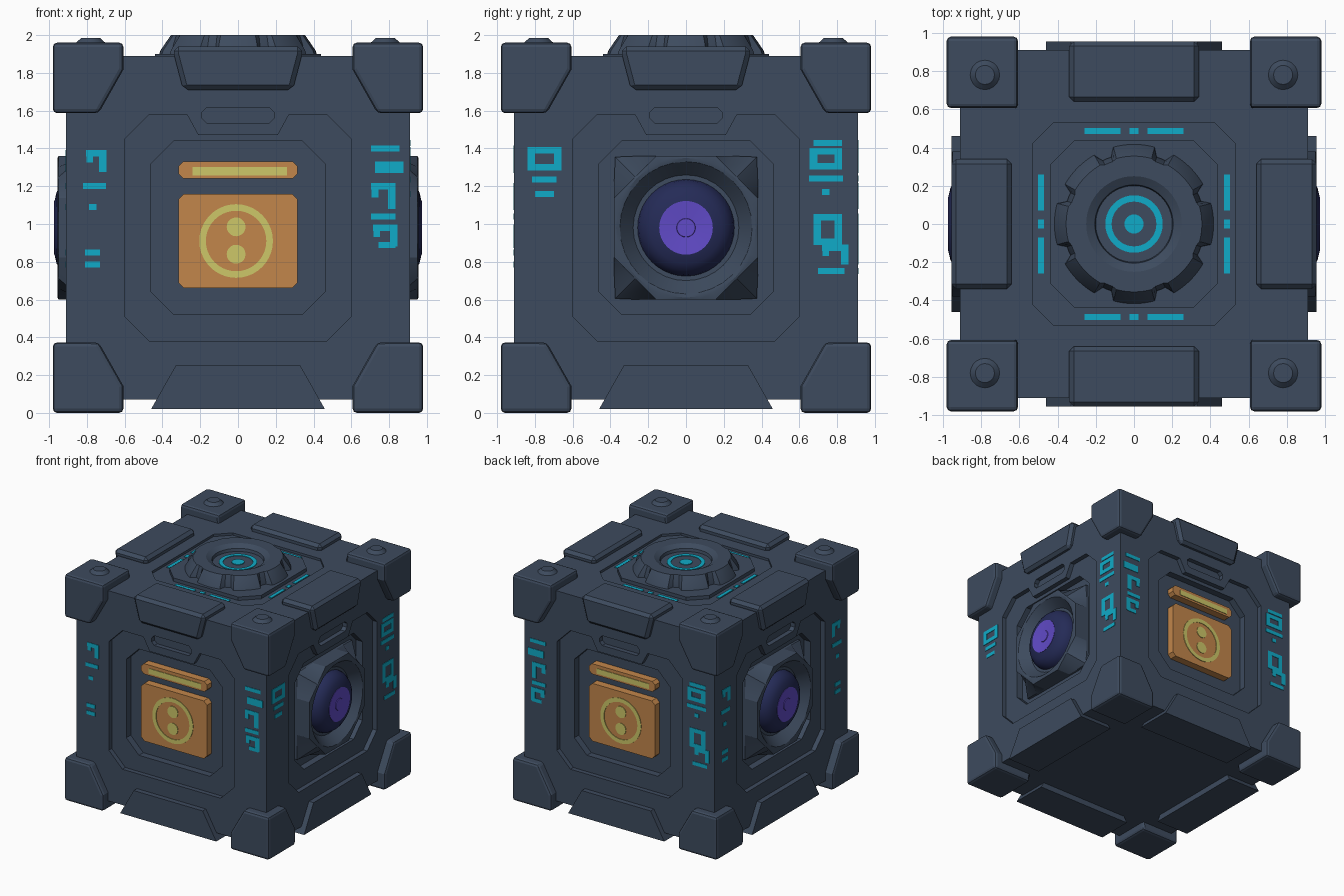
import bpy, bmesh, math
from mathutils import Matrix, Vector

if "Cube" in bpy.data.objects:
    bpy.data.objects.remove(bpy.data.objects["Cube"])

def material(name, c):
    m = bpy.data.materials.new(name)
    m.diffuse_color = (*c, 1)
    m.use_nodes = True
    m.node_tree.nodes["Principled BSDF"].inputs["Base Color"].default_value = m.diffuse_color
    return m

SLATE = material("slate_metal", (0.047, 0.070, 0.112))
ORANGE = material("orange_panel", (0.54, 0.24, 0.070))
YELLOW = material("yellow_mark", (0.61, 0.57, 0.14))
CYAN = material("cyan_glow", (0.005, 0.41, 0.58))
NAVY = material("navy_glass", (0.018, 0.024, 0.095))
PURPLE = material("purple_glass", (0.12, 0.07, 0.58))
MID = 0.98
TOP = Matrix.Identity(4)

def side(k):
    # local (u, height, outward) -> side k: 0 front, 1 right, 2 back, 3 left
    return Matrix.Rotation(k * math.pi / 2, 4, 'Z') @ Matrix.Rotation(math.pi / 2, 4, 'X')

def finish(name, bm, mat, smooth=False):
    bmesh.ops.recalc_face_normals(bm, faces=bm.faces)
    me = bpy.data.meshes.new(name)
    bm.to_mesh(me)
    bm.free()
    me.materials.append(mat)
    ob = bpy.data.objects.new(name, me)
    bpy.context.collection.objects.link(ob)
    if smooth:
        bpy.ops.object.select_all(action='DESELECT')
        ob.select_set(True)
        bpy.context.view_layer.objects.active = ob
        bpy.ops.object.shade_smooth_by_angle(angle=math.radians(25))
    return ob

def prisms(name, polys, d0, d1, frame, mat):
    bm = bmesh.new()
    for poly in polys:
        lo = [bm.verts.new(frame @ Vector((u, v, d0))) for u, v in poly]
        hi = [bm.verts.new(frame @ Vector((u, v, d1))) for u, v in poly]
        bm.faces.new(lo)
        bm.faces.new(hi)
        n = len(poly)
        for i in range(n):
            bm.faces.new((lo[i], lo[(i + 1) % n], hi[(i + 1) % n], hi[i]))
    return finish(name, bm, mat)

def lathe(name, profile, frame, mat, center=(0, 0), segs=32, cap=True):
    # profile: (radius or radius function of angle, distance along axis)
    bm = bmesh.new()
    rings = []
    for r, d in profile:
        ring = []
        for i in range(segs):
            a = 2 * math.pi * i / segs
            q = r(a) if callable(r) else r
            p = Vector((center[0] + q * math.cos(a), center[1] + q * math.sin(a), d))
            ring.append(bm.verts.new(frame @ p))
        rings.append(ring)
    for a, b in zip(rings, rings[1:]):
        for i in range(segs):
            j = (i + 1) % segs
            bm.faces.new((a[i], a[j], b[j], b[i]))
    if cap:
        bm.faces.new(rings[0])
        bm.faces.new(rings[-1])
    return finish(name, bm, mat, True)

def rect(u, v, w, h):
    return [(u - w/2, v - h/2), (u + w/2, v - h/2), (u + w/2, v + h/2), (u - w/2, v + h/2)]

def octa(u, v, a, b, c):
    return [(u-a, v-b+c), (u-a+c, v-b), (u+a-c, v-b), (u+a, v-b+c),
            (u+a, v+b-c), (u+a-c, v+b), (u-a+c, v+b), (u-a, v+b-c)]

def bevel(ob, w, segs=1):
    m = ob.modifiers.new("bevel", 'BEVEL')
    m.width, m.segments, m.limit_method = w, segs, 'ANGLE'

# Main body with stepped recesses on four sides and one on top
body = prisms("body", [rect(0, 0, 1.82, 1.82)], 0.07, 1.89, TOP, SLATE)
half = [(0.21, 1.47), (0.27, 1.58), (0.47, 1.58), (0.6, 1.45), (0.6, 0.51), (0.47, 0.38)]
outer = half + [(-x, z) for x, z in reversed(half)]
cutters = [prisms("top_cutter", [octa(0, 0, 0.53, 0.53, 0.11)], 1.87, 2.1, TOP, SLATE)]
for k in range(4):
    f = side(k)
    cutters += [prisms("outer_cutter", [outer], 0.87, 1.1, f, SLATE),
                prisms("inner_cutter", [octa(0, 0.98, 0.46, 0.46, 0.12)], 0.81, 1.2, f, SLATE),
                prisms("slot_cutter", [octa(0, 1.575, 0.19, 0.042, 0.025)], 0.87, 1.1, f, SLATE)]
for c in cutters:
    m = body.modifiers.new("recess", 'BOOLEAN')
    m.operation, m.object, m.solver = 'DIFFERENCE', c, 'EXACT'
    c.hide_render = True
baked = bpy.data.meshes.new_from_object(body.evaluated_get(bpy.context.evaluated_depsgraph_get()))
body.modifiers.clear()
body.data = baked
for c in cutters:
    bpy.data.objects.remove(c)

# Eight corner caps: one clipped block mirrored on all axes
bm = bmesh.new()
bmesh.ops.create_cube(bm, size=0.373, matrix=Matrix.Translation((0.7935, 0.7935, 0.7935)))
for axis in (0, 1):
    p = Vector((0.8, 0.8, 0.607))
    p[axis] = 0.737
    n = Vector((0, 0, -0.13))
    n[axis] = -0.23
    g = bm.verts[:] + bm.edges[:] + bm.faces[:]
    r = bmesh.ops.bisect_plane(bm, geom=g, plane_co=p, plane_no=n, clear_outer=True)
    bmesh.ops.holes_fill(bm, edges=[e for e in bm.edges if e.is_boundary])
caps = finish("corner_caps", bm, SLATE)
caps.location.z = 0.98
bevel(caps, 0.022, 2)
m = caps.modifiers.new("mirror", 'MIRROR')
m.use_axis = (True, True, True)

# Corner bolts
for sx in (-1, 1):
    for sy in (-1, 1):
        lathe("corner_bolt", [(0.077, 1.94), (0.077, 1.96), (0.05, 1.985), (0.045, 1.985)],
              TOP, SLATE, (sx * 0.78, sy * 0.78), 20)

# Edge plates wrapping over the top and bottom edges
for k in range(4):
    f = side(k)
    bevel(prisms("top_edge_plate", [[(-0.29, 1.71), (0.29, 1.71), (0.34, 1.90), (0.34, 1.94),
                 (-0.34, 1.94), (-0.34, 1.90)]], 0.64, 0.955, f, SLATE), 0.025)
    prisms("bottom_edge_plate", [[(-0.46, 0.02), (0.46, 0.02), (0.33, 0.25), (-0.33, 0.25)]],
           0.64, 0.955, f, SLATE)

# Orange display panels on front and back
for k in (0, 2):
    f = side(k)
    prisms("display_panel", [octa(0, 0.91, 0.315, 0.25, 0.03)], 0.80, 0.875, f, ORANGE)
    prisms("display_bar", [octa(0, 1.285, 0.315, 0.045, 0.025)], 0.80, 0.875, f, ORANGE)
    prisms("bar_light", [rect(0.01, 1.28, 0.5, 0.045)], 0.874, 0.88, f, YELLOW)
    lathe("display_ring", [(0.195, 0.874), (0.195, 0.88), (0.16, 0.88), (0.16, 0.874)],
          f, YELLOW, (-0.01, 0.91), 40, False)
    for v in (0.84, 0.985):
        lathe("display_dot", [(0.05, 0.874), (0.05, 0.88)], f, YELLOW, (-0.01, v), 20)

# Lens housings on left and right
def square_r(a):
    return min(0.38 / max(abs(math.cos(a)), abs(math.sin(a))), 0.53)

def octagon_r(a):
    w = math.pi / 4
    return 0.38 / math.cos((a + w / 2) % w - w / 2)

for k in (1, 3):
    f = side(k)
    c = (0, 0.98)
    lathe("lens_housing", [(square_r, 0.80), (square_r, 0.83), (octagon_r, 0.95), (0.37, 0.955),
          (0.35, 0.95), (0.28, 0.87), (0.25, 0.87)], f, SLATE, c)
    lathe("lens_dome", [(0.258, 0.86), (0.25, 0.90), (0.225, 0.935), (0.19, 0.96), (0.14, 0.972),
          (0.135, 0.965)], f, NAVY, c, 40)
    lathe("lens_pupil", [(0.142, 0.965), (0.142, 0.974), (0.05, 0.967), (0.048, 0.972)], f, PURPLE, c, 40)

# Top turret: octagonal base and notched crown
prisms("turret_base", [octa(0, 0, 0.44, 0.44, 0.13)], 1.85, 1.90, TOP, SLATE)

def crown(r, depth):
    def fn(a):
        off = abs(math.degrees(a) % 45 - 22.5)
        return r - depth if off < 5 else r
    return fn

lathe("turret_crown", [(crown(0.42, 0.05), 1.89), (crown(0.41, 0.04), 1.92), (crown(0.355, 0.01), 2.0),
      (0.25, 2.0), (0.205, 1.975), (0.20, 1.95)], TOP, SLATE, segs=96)
lathe("turret_light_ring", [(0.15, 1.949), (0.15, 1.955), (0.117, 1.955), (0.117, 1.949)],
      TOP, CYAN, segs=40, cap=False)
lathe("turret_light_dot", [(0.05, 1.949), (0.05, 1.955)], TOP, CYAN, segs=24)
for k in range(4):
    dashes = [rect(-0.165, -0.487, 0.19, 0.03), rect(0, -0.487, 0.045, 0.03), rect(0.165, -0.487, 0.19, 0.03)]
    prisms("top_dashes", dashes, 1.869, 1.875, Matrix.Rotation(k * math.pi / 2, 4, 'Z'), CYAN)

# Abstract cyan circuit marks made of bars, hooks and loops
def bars(u, w, *levels):
    return [rect(u, v, w, 0.032) for v in levels]

def hook(u, v, w, h):
    return [rect(u, v + h/2, w, 0.035), rect(u + w/2 - 0.02, v, 0.04, h),
            rect(u - w/2 + 0.02, v + h/4, 0.035, h/2)]

def loop(u, v, w, h):
    return hook(u, v, w, h) + [rect(u, v - h/2, w, 0.035), rect(u - w/2 + 0.02, v, 0.04, h)]

sparse = (hook(-0.75, 1.325, 0.11, 0.10) + bars(-0.76, 0.12, 1.20) + bars(-0.77, 0.04, 1.09)
          + bars(-0.77, 0.08, 0.85, 0.785))
strong = (bars(0.78, 0.15, 1.40) + [rect(0.80, 1.30, 0.15, 0.06)] + hook(0.77, 1.14, 0.13, 0.12)
          + bars(0.77, 0.13, 1.04) + hook(0.78, 0.93, 0.13, 0.10) + bars(0.79, 0.09, 0.89))
short = loop(-0.75, 1.345, 0.18, 0.09) + bars(-0.75, 0.13, 1.235) + bars(-0.75, 0.10, 1.16)
dense = (bars(0.75, 0.15, 1.43) + loop(0.74, 1.345, 0.17, 0.08) + bars(0.74, 0.18, 1.24)
         + bars(0.74, 0.04, 1.17) + loop(0.75, 0.97, 0.15, 0.13)
         + hook(0.79, 0.83, 0.14, 0.09) + bars(0.77, 0.14, 0.75))
flip = lambda polys: [[(-u, v) for u, v in p] for p in polys]
for k, marks in enumerate((sparse + strong, short + dense, flip(strong) + dense, flip(sparse) + sparse)):
    prisms("circuit_marks", marks, 0.909, 0.914, side(k), CYAN)
